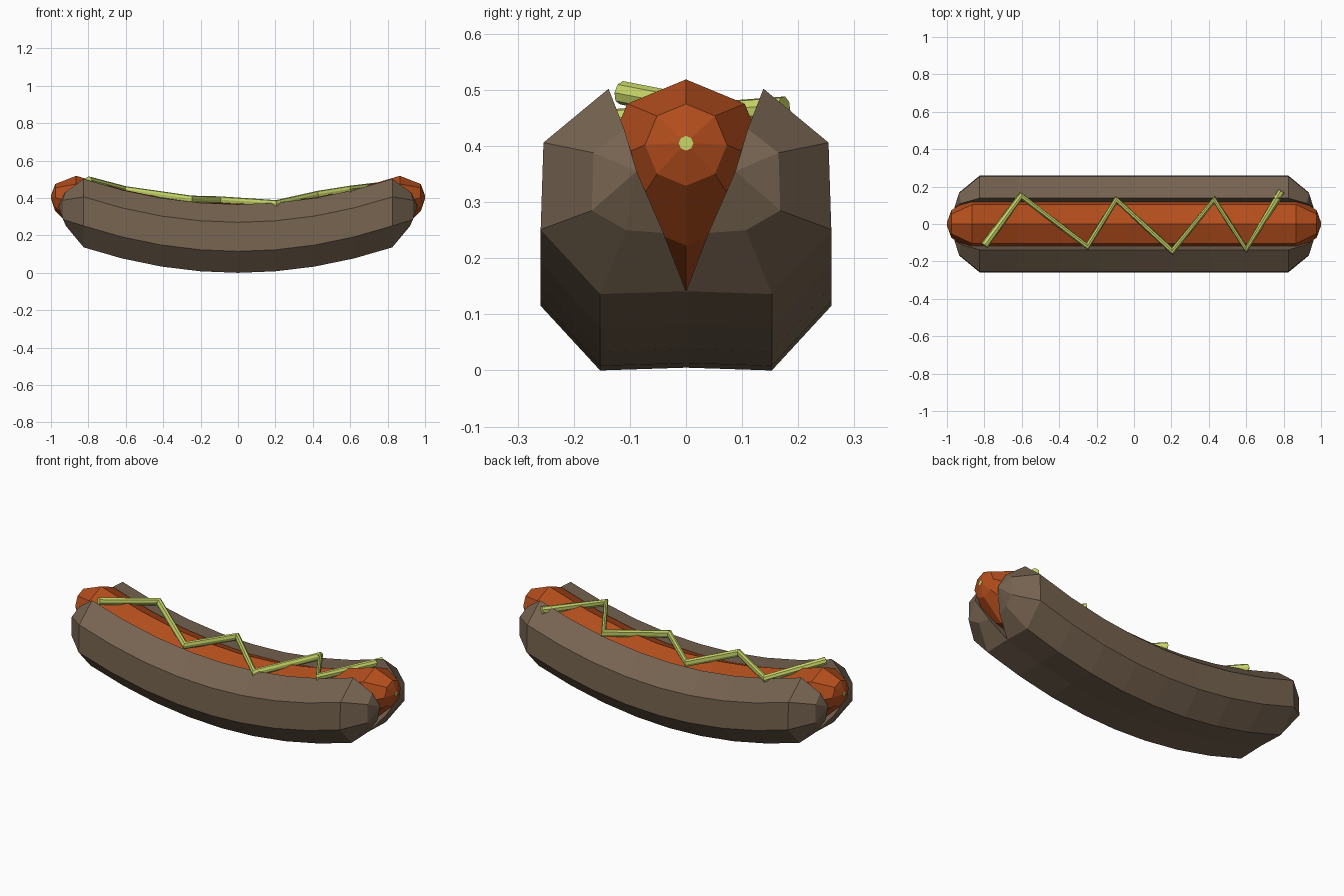
import bpy, bmesh, math

if "Cube" in bpy.data.objects:
    bpy.data.objects.remove(bpy.data.objects["Cube"])

STATIONS = [0, 0.2, 0.41, 0.62]


def lift(x):
    # upward bend along the length
    return 0.2 * x * x


def material(name, rgb):
    m = bpy.data.materials.new(name)
    m.diffuse_color = (*rgb, 1)
    m.use_nodes = True
    m.node_tree.nodes["Principled BSDF"].inputs["Base Color"].default_value = m.diffuse_color
    return m


def add_object(name, mesh, mat):
    ob = bpy.data.objects.new(name, mesh)
    bpy.context.collection.objects.link(ob)
    mesh.materials.append(mat)
    return ob


def loft(name, rings, mat, axes, tip=None):
    # skin matching rings, optionally cap the last one, then mirror
    bm = bmesh.new()
    loops = [[bm.verts.new(p) for p in r] for r in rings]
    n = len(rings[0])
    for a, b in zip(loops, loops[1:]):
        for i in range(n):
            j = (i + 1) % n
            bm.faces.new((a[i], a[j], b[j], b[i]))
    if tip is None:
        bm.faces.new(loops[-1])
    else:
        # fan from one ring corner
        r = loops[-1]
        for i in range(1, n - 1):
            bm.faces.new((r[tip], r[(tip + i) % n], r[(tip + i + 1) % n]))
    bmesh.ops.recalc_face_normals(bm, faces=bm.faces)
    me = bpy.data.meshes.new(name)
    bm.to_mesh(me)
    bm.free()
    ob = add_object(name, me, mat)
    mod = ob.modifiers.new("mirror", 'MIRROR')
    mod.use_axis = axes
    return ob


bread = material("bread", (0.18, 0.125, 0.08))
meat = material("meat", (0.45, 0.075, 0.012))
sauce = material("sauce", (0.58, 0.68, 0.14))

# Bun: a quarter is lofted, then mirrored in x and y
section = [(0, 0.005), (0.153, 0.0), (0.259, 0.115), (0.254, 0.27), (0.138, 0.366), (0.095, 0.21)]
rings = [[(x, y, z + lift(x)) for y, z in section] for x in STATIONS + [0.825]]
rings.append([(0.91, 0.04, 0.245), (0.92, 0.107, 0.25), (0.935, 0.168, 0.285),
              (0.935, 0.165, 0.388), (0.925, 0.11, 0.43), (0.96, 0.088, 0.355)])
loft("bun", rings, bread, (True, True, False), tip=5)


# Sausage: eight-sided, with tapered ends
def octagon(x, r, zc):
    return [(x, r * math.sin(k * math.pi / 4), zc + r * math.cos(k * math.pi / 4)) for k in range(8)]


rings = [octagon(x, 0.148, 0.221 + lift(x)) for x in STATIONS + [0.865]]
rings += [octagon(0.977, 0.073, 0.402), octagon(0.998, 0.014, 0.405)]
loft("sausage", rings, meat, (True, False, False))

# Small coloured nubs at the sausage tips
rings = [octagon(0.98, 0.013, 0.405), octagon(1.0, 0.013, 0.405)]
loft("tip_nub", rings, sauce, (True, False, False))

# Zigzag of sauce along the top
path = [(-0.8, -0.115, 0.495), (-0.605, 0.15, 0.443), (-0.25, -0.12, 0.392), (-0.095, 0.13, 0.388),
        (0.205, -0.145, 0.368), (0.43, 0.13, 0.418), (0.6, -0.135, 0.445), (0.79, 0.175, 0.468)]
cu = bpy.data.curves.new("sauce_path", 'CURVE')
cu.dimensions = '3D'
cu.bevel_depth = 0.021
cu.bevel_resolution = 2
cu.use_fill_caps = True
sp = cu.splines.new('POLY')
sp.points.add(len(path) - 1)
for pt, co in zip(sp.points, path):
    pt.co = (*co, 1)
sp.use_smooth = False
helper = bpy.data.objects.new("sauce_helper", cu)
bpy.context.collection.objects.link(helper)
bpy.context.view_layer.update()
mesh = bpy.data.meshes.new_from_object(helper.evaluated_get(bpy.context.evaluated_depsgraph_get()))
bpy.data.objects.remove(helper)
for p in mesh.polygons:
    p.use_smooth = False
add_object("sauce_zigzag", mesh, sauce)
